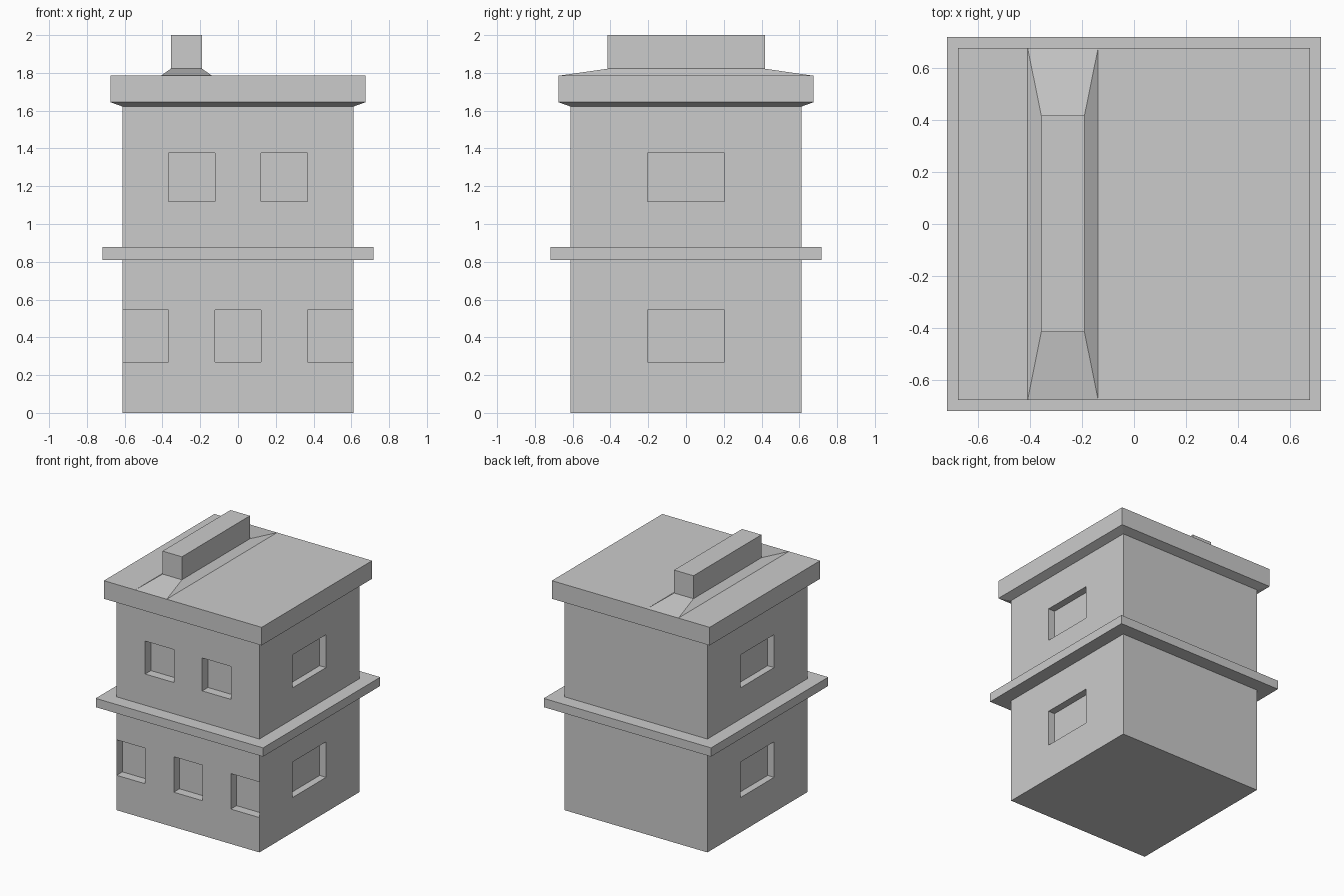
import bpy, bmesh
from mathutils import Vector

if "Cube" in bpy.data.objects:
    bpy.data.objects.remove(bpy.data.objects["Cube"])


def loft(bm, levels, cap_bottom=True):
    """Stack rectangles (x0, x1, y0, y1, z) and skin them, with a top cap."""
    rings = [[bm.verts.new((x, y, z)) for x, y in
              ((x0, y0), (x1, y0), (x1, y1), (x0, y1))]
             for x0, x1, y0, y1, z in levels]
    for a, b in zip(rings, rings[1:]):
        for i in range(4):
            j = (i + 1) % 4
            bm.faces.new((a[i], a[j], b[j], b[i]))
    bm.faces.new(rings[-1])
    if cap_bottom:
        bm.faces.new(rings[0][::-1])
    bm.normal_update()


def face_at(bm, point, normal):
    """Wall face with the given normal that contains the point."""
    for f in bm.faces:
        if f.normal.dot(normal) < 0.99:
            continue
        if all(min(v.co[k] for v in f.verts) - 1e-3 <= point[k]
               <= max(v.co[k] for v in f.verts) + 1e-3 for k in range(3)):
            return f


def window(bm, normal, u0, u1, z0, z1, depth):
    """Cut a rectangle out of a wall and push it inwards."""
    normal = Vector(normal)
    axis = 1 if abs(normal.x) > 0.5 else 0
    point = normal * WALL
    point[axis] += (u0 + u1) / 2
    point.z = (z0 + z1) / 2
    for k, value in ((axis, u0), (axis, u1), (2, z0), (2, z1)):
        f = face_at(bm, point, normal)
        co, no = Vector((0, 0, 0)), Vector((0, 0, 0))
        co[k], no[k] = value, 1
        bmesh.ops.bisect_plane(bm, geom=[f, *f.edges, *f.verts],
                               plane_co=co, plane_no=no, dist=1e-4)
        bm.normal_update()
    f = face_at(bm, point, normal)
    new = bmesh.ops.extrude_discrete_faces(bm, faces=[f])["faces"][0]
    bmesh.ops.translate(bm, verts=new.verts, vec=-normal * depth)
    bm.normal_update()


def finish(bm, name):
    mesh = bpy.data.meshes.new(name)
    bm.to_mesh(mesh)
    bm.free()
    obj = bpy.data.objects.new(name, mesh)
    bpy.context.collection.objects.link(obj)


WALL, LEDGE, ROOF = 0.612, 0.717, 0.676
LOW, HIGH = (0.27, 0.545), (1.12, 1.375)

# Two-storey shell: walls, ledge between floors, flared roof slab
bm = bmesh.new()
profile = [(WALL, 0), (WALL, 0.81), (LEDGE, 0.81), (LEDGE, 0.878),
           (WALL, 0.878), (WALL, 1.622), (ROOF, 1.645), (ROOF, 1.785)]
loft(bm, [(-r, r, -r, r, z) for r, z in profile])

# Front windows: three below (outer two reach the corners), two above
for u in (-WALL, -0.122, 0.367):
    window(bm, (0, -1, 0), u, u + 0.245, *LOW, 0.07)
for u in (-0.367, 0.122):
    window(bm, (0, -1, 0), u, u + 0.245, *HIGH, 0.07)

# One window per floor on each side
for side in (-1, 1):
    for zs in (LOW, HIGH):
        window(bm, (side, 0, 0), -0.204, 0.204, *zs, 0.055)
finish(bm, "house_shell")

# Roof ridge: sloped skirt and upright block
bm = bmesh.new()
loft(bm, [(-0.408, -0.138, -0.674, 0.674, 1.785),
          (-0.356, -0.19, -0.415, 0.417, 1.822),
          (-0.356, -0.19, -0.415, 0.417, 2.0)], cap_bottom=False)
finish(bm, "roof_ridge")
